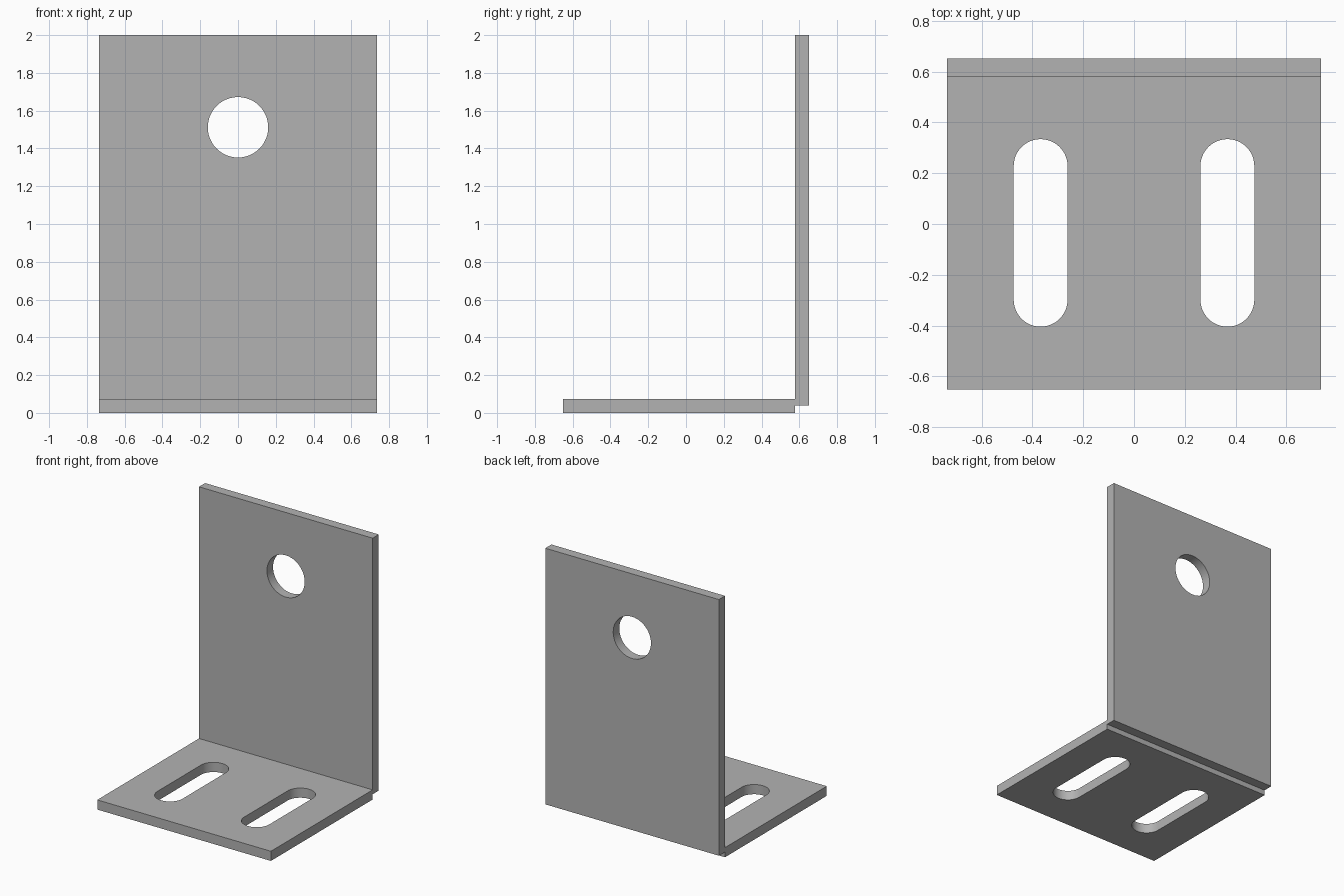
import bpy, bmesh, math
from mathutils import Matrix, Vector

cube = bpy.data.objects.get("Cube")
if cube:
    bpy.data.objects.remove(cube)

WIDTH, THICK = 1.47, 0.074
BACK, FRONT = 0.652, -0.652
BEND = BACK - THICK            # plane where the two plates meet
LIFT = 0.04                    # wall starts part way up the base edge

steel = bpy.data.materials.new("plain_grey")
steel.use_nodes = True
grey = (0.45, 0.45, 0.45, 1)
steel.diffuse_color = grey
steel.node_tree.nodes["Principled BSDF"].inputs["Base Color"].default_value = grey


def rectangle(x0, y0, x1, y1):
    return [(x0, y0), (x1, y0), (x1, y1), (x0, y1)]


def slot(cx, cy, radius, half_run=0.0, steps=24):
    """Round hole, stretched along the second axis by half_run each way."""
    loop = []
    for side in (1, -1):
        start = 0 if side == 1 else math.pi
        last = steps + 1 if half_run else steps
        for i in range(last):
            a = start + math.pi * i / steps
            loop.append((cx + radius * math.cos(a),
                         cy + side * half_run + radius * math.sin(a)))
    return loop


def plate(name, loops, matrix):
    """Fill an outline with holes, thicken it, and place it."""
    bm = bmesh.new()
    edges = []
    for loop in loops:
        verts = [bm.verts.new((x, y, 0)) for x, y in loop]
        edges += [bm.edges.new((v, verts[i - 1])) for i, v in enumerate(verts)]
    bmesh.ops.triangle_fill(bm, edges=edges, use_beauty=True, normal=(0, 0, 1))
    result = bmesh.ops.extrude_face_region(bm, geom=bm.faces[:], use_keep_orig=True)
    top = [g for g in result["geom"] if isinstance(g, bmesh.types.BMVert)]
    bmesh.ops.translate(bm, verts=top, vec=Vector((0, 0, THICK)))
    bmesh.ops.recalc_face_normals(bm, faces=bm.faces[:])
    bm.transform(matrix)
    mesh = bpy.data.meshes.new(name)
    bm.to_mesh(mesh)
    bm.free()
    mesh.materials.append(steel)
    obj = bpy.data.objects.new(name, mesh)
    bpy.context.collection.objects.link(obj)
    bpy.ops.object.select_all(action="DESELECT")
    obj.select_set(True)
    bpy.context.view_layer.objects.active = obj
    bpy.ops.object.shade_smooth_by_angle(angle=math.radians(30))
    return obj


half = WIDTH / 2

# Base plate with two adjustment slots
plate("base_plate",
      [rectangle(-half, FRONT, half, BEND)]
      + [slot(s * half / 2, -0.035, 0.106, 0.263) for s in (-1, 1)],
      Matrix.Identity(4))

# Upright plate with one round hole, stood up behind the base
plate("upright_plate",
      [rectangle(-half, LIFT, half, 2.0), slot(0, 1.512, 0.16)],
      Matrix.Translation((0, BACK, 0)) @ Matrix.Rotation(math.pi / 2, 4, "X"))
